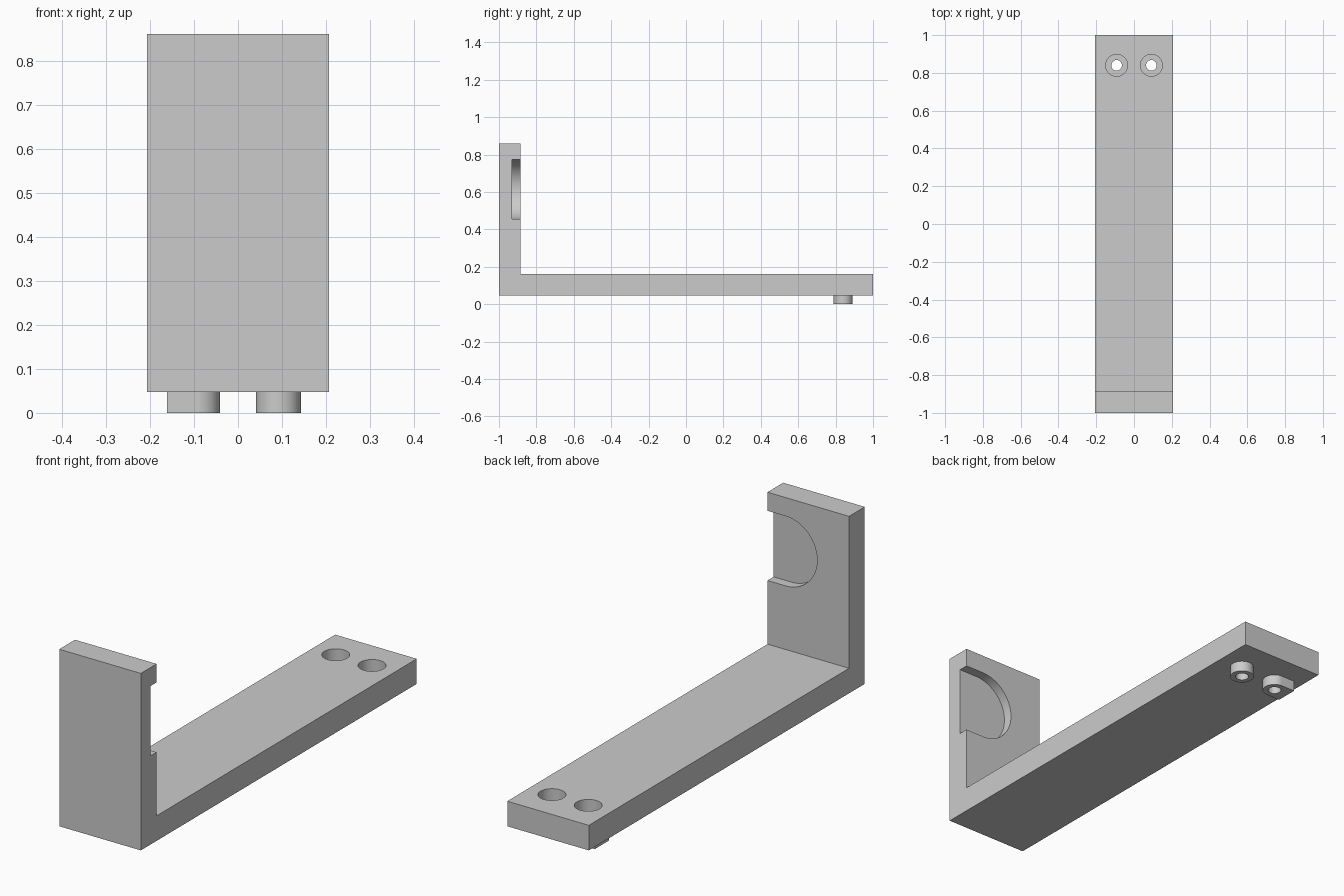
import bpy, bmesh
from math import cos, sin, pi, radians
from mathutils import Matrix

old = bpy.data.objects.get("Cube")
if old:
    bpy.data.objects.remove(old, do_unlink=True)

grey = bpy.data.materials.new("plain_grey")
grey.use_nodes = True
colour = (0.6, 0.6, 0.6, 1)
grey.diffuse_color = colour
grey.node_tree.nodes["Principled BSDF"].inputs["Base Color"].default_value = colour

HALF_W, BASE, DECK, TOP = 0.207, 0.048, 0.163, 0.86
WALL_BACK = -0.886
HOLE_X, HOLE_Y = 0.092, 0.84


def prism(name, outline, start, end, matrix=Matrix()):
    """Extrude a flat outline from start to end along z, then orient it."""
    bm = bmesh.new()
    face = bm.faces.new([bm.verts.new((u, v, start)) for u, v in outline])
    grown = bmesh.ops.extrude_face_region(bm, geom=[face])["geom"]
    verts = [g for g in grown if isinstance(g, bmesh.types.BMVert)]
    bmesh.ops.translate(bm, verts=verts, vec=(0, 0, end - start))
    bm.transform(matrix)
    bmesh.ops.recalc_face_normals(bm, faces=bm.faces)
    mesh = bpy.data.meshes.new(name)
    bm.to_mesh(mesh)
    bm.free()
    mesh.materials.append(grey)
    obj = bpy.data.objects.new(name, mesh)
    bpy.context.collection.objects.link(obj)
    return obj


def arc(cx, cy, r, a0=0, a1=360, n=64):
    closed = a1 - a0 == 360
    steps = n if closed else n + 1
    angles = [radians(a0 + (a1 - a0) * i / n) for i in range(steps)]
    return [(cx + r * cos(a), cy + r * sin(a)) for a in angles]


def combine(target, tool, operation):
    mod = target.modifiers.new(operation, "BOOLEAN")
    mod.operation, mod.solver, mod.object = operation, "EXACT", tool
    bpy.context.view_layer.objects.active = target
    bpy.ops.object.modifier_apply(modifier=mod.name)
    bpy.data.objects.remove(tool, do_unlink=True)


# L-shaped body, drawn in the y-z plane and extruded across x
side_to_world = Matrix(((0, 0, 1, 0), (1, 0, 0, 0), (0, 1, 0, 0), (0, 0, 0, 1)))
profile = [(-1, BASE), (1, BASE), (1, DECK), (WALL_BACK, DECK), (WALL_BACK, TOP), (-1, TOP)]
bracket = prism("bracket", profile, -HALF_W, HALF_W, side_to_world)

# Bosses under the deck: one round, one with a square outer end
R = 0.051
round_boss = arc(HOLE_X, HOLE_Y, R)
keyed_boss = arc(-HOLE_X, HOLE_Y, R, -90, 90, 32) + [(-0.161, HOLE_Y + R), (-0.161, HOLE_Y - R)]
for outline in (round_boss, keyed_boss):
    combine(bracket, prism("boss", outline, 0, BASE + 0.02), "UNION")

# Counterbored screw holes
for x in (-HOLE_X, HOLE_X):
    combine(bracket, prism("through_hole", arc(x, HOLE_Y, 0.028), -0.1, 0.3), "DIFFERENCE")
    combine(bracket, prism("counterbore", arc(x, HOLE_Y, 0.058), DECK - 0.07, 0.3), "DIFFERENCE")

# Round-ended pocket in the wall, open on the +x side
wall_to_world = Matrix(((1, 0, 0, 0), (0, 0, 1, 0), (0, 1, 0, 0), (0, 0, 0, 1)))
PZ, PR = 0.615, 0.16
pocket = arc(0.115, PZ, PR, 90, 270, 48) + [(0.3, PZ - PR), (0.3, PZ + PR)]
combine(bracket, prism("pocket", pocket, -0.93, -0.8, wall_to_world), "DIFFERENCE")

# Smooth the bores and keep flat edges crisp
bpy.ops.object.select_all(action="DESELECT")
bracket.select_set(True)
bpy.context.view_layer.objects.active = bracket
bpy.ops.object.shade_smooth_by_angle(angle=radians(30))
